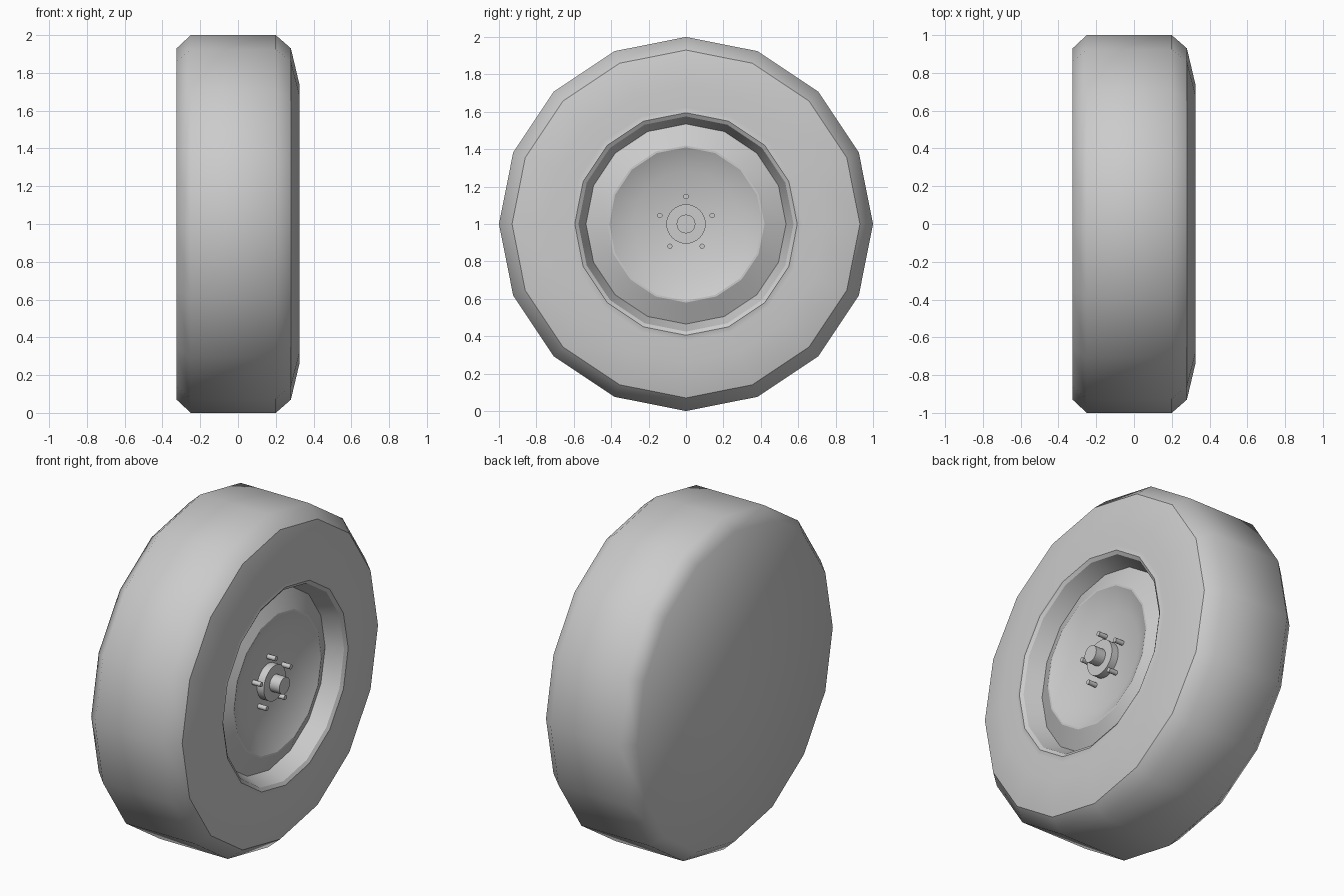
import bpy, bmesh
from math import cos, sin, pi, radians

if "Cube" in bpy.data.objects:
    bpy.data.objects.remove(bpy.data.objects["Cube"])


def lathe(name, profile, sides, cy=0.0, cz=1.0, sharp=(), cap_start=False, cap_end=False):
    """Spin an (x, radius) profile round an axis parallel to x."""
    bm = bmesh.new()
    rings = [[bm.verts.new((x, cy + r * cos(2 * pi * i / sides), cz + r * sin(2 * pi * i / sides)))
              for i in range(sides)] for x, r in profile]
    for a, b in zip(rings, rings[1:]):
        for i in range(sides):
            j = (i + 1) % sides
            bm.faces.new((a[i], a[j], b[j], b[i]))
    if cap_start:
        bm.faces.new(rings[0][::-1])
    if cap_end:
        bm.faces.new(rings[-1])
    for f in bm.faces:
        f.smooth = True
    # crisp rings
    for k in sharp:
        for i in range(sides):
            bm.edges.get((rings[k][i], rings[k][(i + 1) % sides])).smooth = False
    me = bpy.data.meshes.new(name)
    bm.to_mesh(me)
    bm.free()
    ob = bpy.data.objects.new(name, me)
    bpy.context.collection.objects.link(ob)
    return ob


# Tyre: closed flat back, chamfered tread, bulging outer sidewall
lathe("tyre", [(-0.325, 0.93), (-0.25, 1.0), (0.20, 1.0), (0.28, 0.93),
               (0.325, 0.74), (0.308, 0.625), (0.316, 0.595)],
      16, sharp=(3,), cap_start=True)

# Rim: lip, barrel, raised ring and dished centre
lathe("rim", [(0.316, 0.595), (0.303, 0.575), (0.205, 0.535), (0.262, 0.42),
              (0.262, 0.41), (0.20, 0.285)],
      16, sharp=(1, 2, 3, 4), cap_end=True)

# Hub: wide boss with a narrow axle cap
lathe("hub", [(0.195, 0.105), (0.245, 0.105), (0.245, 0.05), (0.31, 0.05)],
      32, sharp=(1, 2, 3), cap_end=True)

# Five wheel studs
for k in range(5):
    a = radians(90 + 72 * k)
    lathe(f"stud_{k + 1}", [(0.195, 0.014), (0.255, 0.014)], 12,
          cy=0.147 * cos(a), cz=1 + 0.147 * sin(a), sharp=(1,), cap_end=True)
